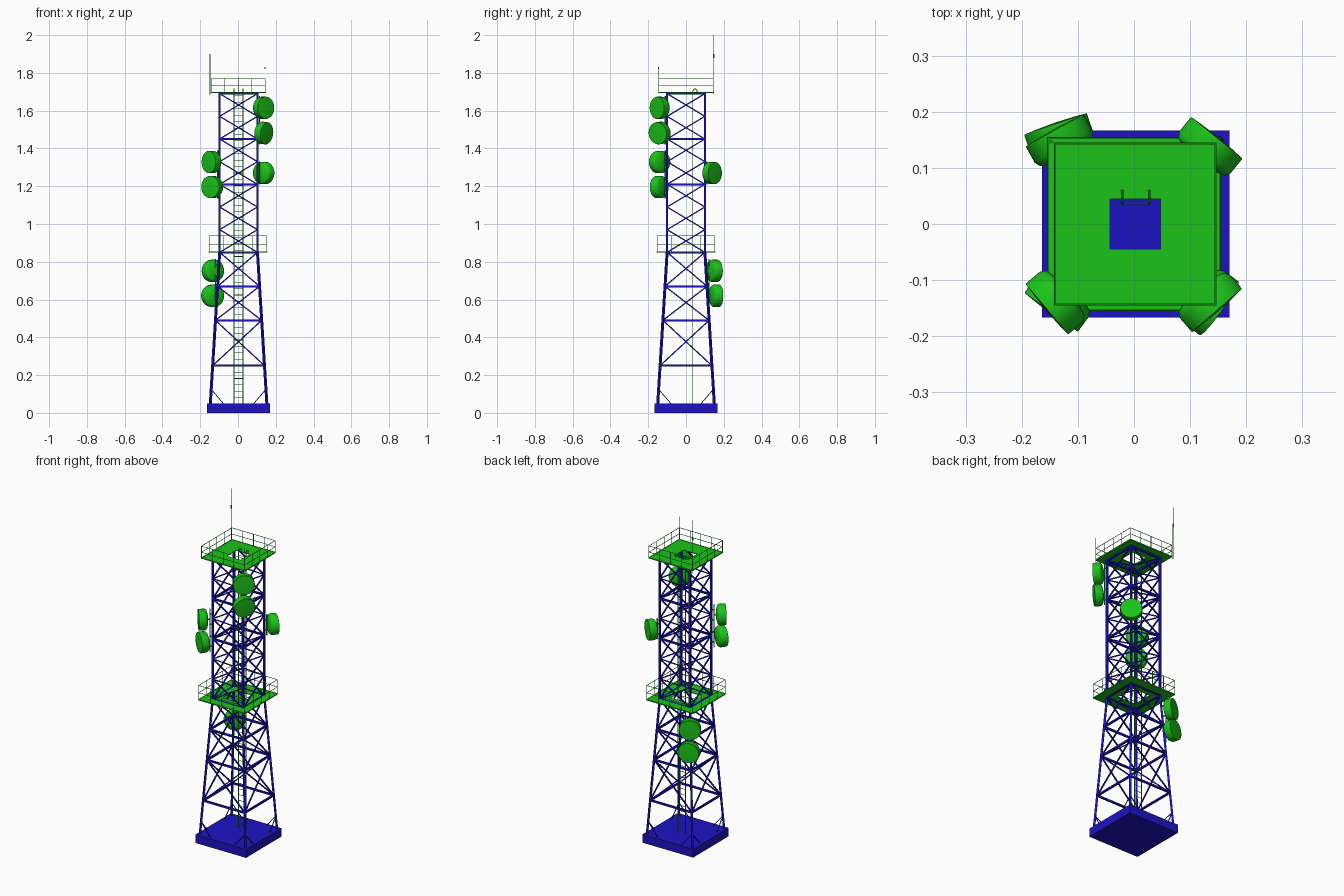
import bpy, bmesh, math
from mathutils import Vector, Matrix

if "Cube" in bpy.data.objects:
    bpy.data.objects.remove(bpy.data.objects["Cube"])

CX = 0.003  # tower axis


def material(name, rgb):
    m = bpy.data.materials.new(name)
    m.diffuse_color = (*rgb, 1)
    m.use_nodes = True
    m.node_tree.nodes["Principled BSDF"].inputs["Base Color"].default_value = m.diffuse_color
    return m


BLUE = material("steel_blue", (0.012, 0.007, 0.55))
GREEN = material("fitting_green", (0.011, 0.55, 0.01))


def finish(bm, name, mat):
    me = bpy.data.meshes.new(name)
    bmesh.ops.recalc_face_normals(bm, faces=bm.faces)
    bm.to_mesh(me)
    bm.free()
    me.materials.append(mat)
    ob = bpy.data.objects.new(name, me)
    bpy.context.collection.objects.link(ob)
    return ob


def beams(name, segs, width, mat, sides=4):
    """Prisms of the given width along each (start, end) pair."""
    bm = bmesh.new()
    r = width / math.sqrt(2) if sides == 4 else width / 2
    for a, b in segs:
        a, b = Vector(a), Vector(b)
        d = b - a
        rot = d.to_track_quat('Z', 'Y').to_matrix().to_4x4() @ Matrix.Rotation(math.pi / 4, 4, 'Z')
        bmesh.ops.create_cone(bm, cap_ends=True, segments=sides, radius1=r, radius2=r,
                              depth=d.length, matrix=Matrix.Translation((a + b) / 2) @ rot)
    return finish(bm, name, mat)


def box(name, lo, hi, mat):
    bm = bmesh.new()
    lo, hi = Vector(lo), Vector(hi)
    bmesh.ops.create_cube(bm, size=1, matrix=Matrix.Translation((lo + hi) / 2)
                          @ Matrix.Diagonal((*(hi - lo), 1)))
    return finish(bm, name, mat)


def corners(h, z, cx=CX):
    return [Vector((cx + sx * h, sy * h, z)) for sx, sy in ((-1, -1), (1, -1), (1, 1), (-1, 1))]


def half(z):
    """Half width of the tower at height z: tapered below, straight above."""
    return 0.1 if z >= 0.85 else 0.1 + (0.85 - z) * 0.062


def ring(h, z, cx=CX):
    c = corners(h, z, cx)
    return [(c[i], c[(i + 1) % 4]) for i in range(4)]


# Foundation slab
box("foundation_slab", (CX - 0.167, -0.167, 0), (CX + 0.167, 0.167, 0.05), BLUE)

# Legs, tapered then straight
legs = []
for z0, z1 in ((0.05, 0.85), (0.85, 1.695)):
    legs += list(zip(corners(half(z0), z0), corners(half(z1), z1)))
beams("tower_legs", legs, 0.011, BLUE)

# Horizontal girts
girts = []
for z in (0.25, 0.49, 0.67, 0.85, 1.21, 1.45, 1.69):
    girts += ring(half(z), z)
beams("horizontal_girts", girts, 0.010, BLUE)

# Crossed braces on the four faces
braces = []
levels = [0.25, 0.49, 0.67, 0.85, 0.97, 1.09, 1.21, 1.33, 1.45, 1.57, 1.69]
for z0, z1 in zip(levels, levels[1:]):
    lo, hi = corners(half(z0), z0), corners(half(z1), z1)
    for i in range(4):
        j = (i + 1) % 4
        braces += [(lo[i], hi[j]), (lo[j], hi[i])]
beams("cross_braces", braces, 0.0065, BLUE)

# Knee braces at the feet
knees = []
leg_pt, foot = corners(half(0.125), 0.125), corners(half(0.05), 0.05)
for i in range(4):
    for j in ((i + 1) % 4, (i + 3) % 4):
        knees.append((leg_pt[i], foot[i].lerp(foot[j], 0.23)))
beams("knee_braces", knees, 0.004, BLUE)


# Work platforms with a square opening, edge frame and railing
def platform(name, h, hole, z, top, cx):
    bm = bmesh.new()
    rings = [[bm.verts.new(p) for p in corners(s, zz, cx)]
             for s, zz in ((h, z), (h, z + 0.004), (hole, z + 0.004), (hole, z))]
    for a, b in zip(rings, rings[1:] + rings[:1]):
        for i in range(4):
            j = (i + 1) % 4
            bm.faces.new((a[i], a[j], b[j], b[i]))
    finish(bm, name + "_deck", GREEN)
    beams(name + "_edge_frame", ring(h - 0.003, z + 0.002, cx), 0.006, GREEN)
    r = h - 0.002
    rails = ring(r, top, cx) + ring(r, z + (top - z) * 0.5, cx)
    for a, b in ring(r, z, cx):
        for k in range(4):
            p = a.lerp(b, k / 4)
            rails.append((p, (p.x, p.y, top)))
    beams(name + "_railing", rails, 0.0022, GREEN)


platform("middle_platform", 0.155, 0.06, 0.85, 0.937, 0.0)
platform("top_platform", 0.145, 0.045, 1.695, 1.768, 0.002)

# Ladder with hooked top handles
LY = 0.036
lad = []
for x in (CX - 0.024, CX + 0.024):
    lad.append(((x, LY, 0.05), (x, LY, 1.7)))
    arc = [Vector((x, LY + 0.0115 - 0.0115 * math.cos(t), 1.7 + 0.016 * math.sin(t)))
           for t in [math.pi * k / 6 for k in range(7)]]
    lad += list(zip(arc, arc[1:]))
beams("ladder_rails", lad, 0.0045, GREEN, 8)
rungs = [((CX - 0.024, LY, 0.08 + k * 0.034), (CX + 0.024, LY, 0.08 + k * 0.034)) for k in range(48)]
beams("ladder_rungs", rungs, 0.003, GREEN, 6)

# Whip antennas on the top platform corners
AX, AY = -0.148, 0.147
beams("tall_whip_mast", [((AX, AY, 1.685), (AX, AY, 1.88))], 0.0045, GREEN, 8)
beams("tall_whip_collar", [((AX, AY, 1.88), (AX, AY, 1.9))], 0.007, GREEN, 8)
beams("tall_whip_tip", [((AX, AY, 1.9), (AX, AY, 2.0))], 0.002, GREEN, 8)
beams("short_whip", [((0.143, -0.145, 1.69), (0.143, -0.145, 1.82))], 0.002, GREEN, 8)
beams("short_whip_tip", [((0.143, -0.145, 1.82), (0.143, -0.145, 1.832))], 0.004, GREEN, 8)


# Drum dishes: revolved profile facing outward from a corner
def drum(name, pos, sx, sy, angle, tilt=0):
    prof = [(0, -0.032), (0.03, -0.029), (0.051, -0.023), (0.054, -0.021), (0.059, -0.012),
            (0.059, 0.02), (0.058, 0.0215), (0.035, 0.023), (0, 0.024)]
    a, t = math.radians(angle), math.radians(tilt)
    d = Vector((sx * math.sin(a) * math.cos(t), sy * math.cos(a) * math.cos(t), -math.sin(t)))
    bm = bmesh.new()
    vs = [bm.verts.new((r, 0, z)) for r, z in prof]
    es = [bm.edges.new(p) for p in zip(vs, vs[1:])]
    bmesh.ops.spin(bm, geom=vs + es, cent=(0, 0, 0), axis=(0, 0, 1),
                   angle=2 * math.pi, steps=40, use_duplicate=False)
    bmesh.ops.remove_doubles(bm, verts=bm.verts, dist=1e-5)
    bm.transform(Matrix.Translation(pos) @ d.to_track_quat('Z', 'Y').to_matrix().to_4x4())
    ob = finish(bm, name, GREEN)
    bpy.ops.object.select_all(action='DESELECT')
    ob.select_set(True)
    bpy.context.view_layer.objects.active = ob
    bpy.ops.object.shade_smooth_by_angle(angle=math.radians(30))
    return Vector(pos) - d * 0.03


# Dish groups: name, corner signs, pole offset, list of (position, azimuth, tilt)
groups = [
    ("upper_right", 1, -1, 0.110, [((0.134, -0.138, 1.615), 41, 0), ((0.135, -0.138, 1.482), 54, 6)]),
    ("front_left", -1, -1, 0.110, [((-0.139, -0.138, 1.328), 50, 0), ((-0.135, -0.14, 1.196), 36, 0)]),
    ("back_right", 1, 1, 0.110, [((0.134, 0.137, 1.27), 39, 0)]),
    ("back_left", -1, 1, 0.122, [((-0.131, 0.148, 0.752), 29, 0), ((-0.133, 0.158, 0.62), 19, 0)]),
]
for name, sx, sy, off, dishes in groups:
    px, py = CX + sx * off, sy * off
    zs = [d[0][2] for d in dishes]
    beams(name + "_mount_pole", [((px, py, min(zs) - 0.062), (px, py, max(zs) + 0.062))], 0.006, GREEN, 10)
    arms = []
    for n, (pos, ang, tilt) in enumerate(dishes, 1):
        back = drum(f"{name}_dish_{n}", pos, sx, sy, ang, tilt)
        arms.append(((px, py, pos[2]), back))
        for dz in (-0.03, 0.03):
            h = half(pos[2] + dz)
            arms.append(((CX + sx * h, sy * h, pos[2] + dz), (px, py, pos[2] + dz)))
    beams(name + "_mount_arms", arms, 0.007, GREEN)
